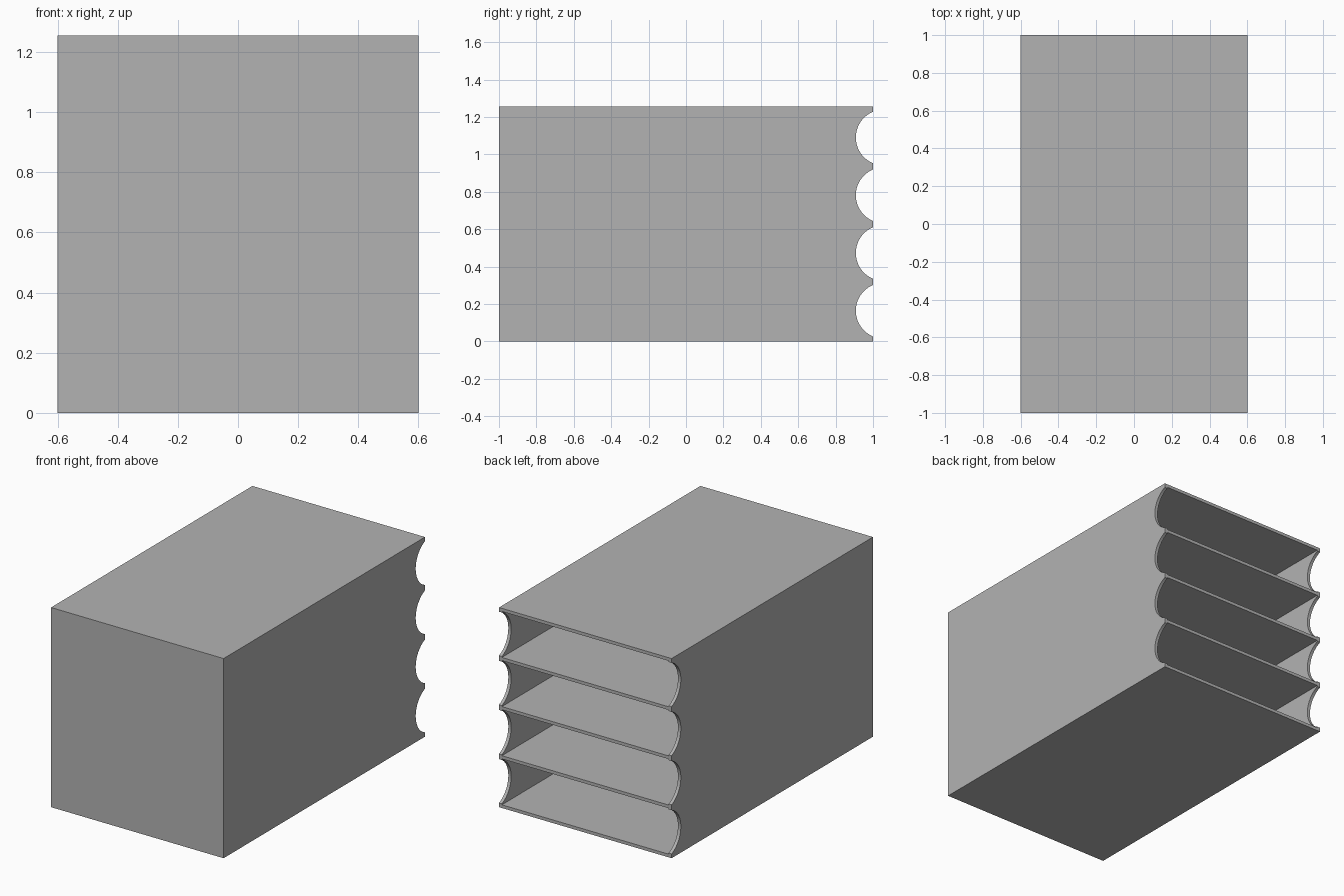
import bpy, bmesh
from math import pi
from mathutils import Matrix, Vector

if "Cube" in bpy.data.objects:
    bpy.data.objects.remove(bpy.data.objects["Cube"], do_unlink=True)

WIDTH, DEPTH, HEIGHT = 1.2, 2.0, 1.255
WALL = 0.02
BAYS = 4
PITCH = (HEIGHT - WALL) / BAYS
NOTCH_RADIUS, NOTCH_Y = 0.149, 1.057
bay_centres = [WALL / 2 + PITCH * (i + 0.5) for i in range(BAYS)]

grey = bpy.data.materials.new("plain grey")
grey.use_nodes = True
colour = (0.45, 0.45, 0.45, 1)
grey.diffuse_color = colour
grey.node_tree.nodes["Principled BSDF"].inputs["Base Color"].default_value = colour


def add_box(bm, size, centre):
    bmesh.ops.create_cube(
        bm, size=1, matrix=Matrix.Translation(centre) @ Matrix.Diagonal((*size, 1)))


def add_rod(bm, radius, length, centre):
    bmesh.ops.create_cone(
        bm, cap_ends=True, segments=64, radius1=radius, radius2=radius, depth=length,
        matrix=Matrix.Translation(centre) @ Matrix.Rotation(pi / 2, 4, "Y"))


def finish(bm, name):
    mesh = bpy.data.meshes.new(name)
    bm.to_mesh(mesh)
    bm.free()
    mesh.materials.append(grey)
    obj = bpy.data.objects.new(name, mesh)
    bpy.context.collection.objects.link(obj)
    return obj


# Outer block of the shelf unit
bm = bmesh.new()
add_box(bm, (WIDTH, DEPTH, HEIGHT), Vector((0, 0, HEIGHT / 2)))
shelf_unit = finish(bm, "shelf_unit")

# Deep bays, open at the back only
bm = bmesh.new()
for z in bay_centres:
    add_box(bm, (WIDTH - 2 * WALL, DEPTH, PITCH - WALL), Vector((0, WALL, z)))
bay_cutter = finish(bm, "bay_cutter")

# Round finger notches in the back edges of both side walls
bm = bmesh.new()
for z in bay_centres:
    add_rod(bm, NOTCH_RADIUS, WIDTH + 0.2, Vector((0, NOTCH_Y, z)))
notch_cutter = finish(bm, "notch_cutter")

# Carve the block, then discard the cutters
cutters = [bay_cutter, notch_cutter]
for cutter in cutters:
    cutter.hide_render = True
    cut = shelf_unit.modifiers.new(cutter.name, "BOOLEAN")
    cut.operation = "DIFFERENCE"
    cut.solver = "EXACT"
    cut.object = cutter

bpy.context.view_layer.update()
carved = bpy.data.meshes.new_from_object(
    shelf_unit.evaluated_get(bpy.context.evaluated_depsgraph_get()))
shelf_unit.modifiers.clear()
shelf_unit.data = carved
for cutter in cutters:
    bpy.data.objects.remove(cutter, do_unlink=True)
